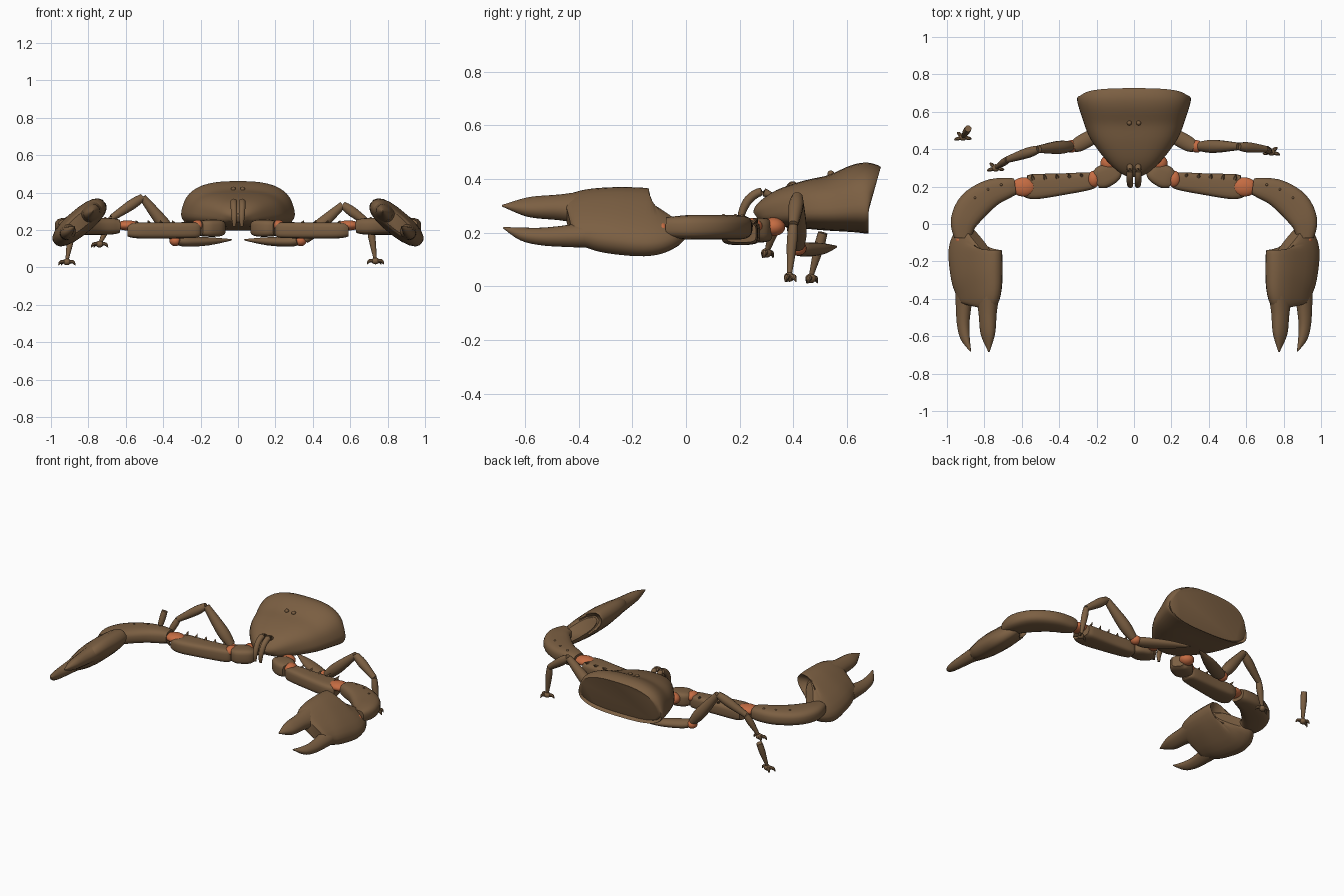
import bpy, bmesh
from math import sin, cos, pi
from mathutils import Vector

if "Cube" in bpy.data.objects:
    bpy.data.objects.remove(bpy.data.objects["Cube"])


def material(name, colour):
    mat = bpy.data.materials.new(name)
    mat.use_nodes = True
    mat.diffuse_color = colour
    mat.node_tree.nodes["Principled BSDF"].inputs["Base Color"].default_value = colour
    return mat


SHELL = material("brown shell", (0.20, 0.115, 0.055, 1))
JOINT = material("orange joint", (0.56, 0.15, 0.055, 1))
Z = Vector((0, 0, 1))
Y = Vector((0, 1, 0))


def finish(name, bm, mat, angle=40):
    bmesh.ops.recalc_face_normals(bm, faces=bm.faces)
    mesh = bpy.data.meshes.new(name)
    bm.to_mesh(mesh)
    bm.free()
    mesh.materials.append(mat)
    obj = bpy.data.objects.new(name, mesh)
    bpy.context.collection.objects.link(obj)
    bpy.ops.object.select_all(action="DESELECT")
    obj.select_set(True)
    bpy.context.view_layer.objects.active = obj
    bpy.ops.object.shade_smooth_by_angle(angle=angle * pi / 180)
    return obj


def smooth_path(stations, steps=4):
    """Spline through (x, y, z, half width, half height) stations."""
    pts = [Vector(s) for s in stations]
    out = []
    for i in range(len(pts) - 1):
        a, b = pts[max(i - 1, 0)], pts[i]
        c, d = pts[i + 1], pts[min(i + 2, len(pts) - 1)]
        for k in range(steps):
            t = k / steps
            out.append(0.5 * (2 * b + (c - a) * t + (2 * a - 5 * b + 4 * c - d) * t * t
                              + (3 * b - a - 3 * c + d) * t ** 3))
    return out + [pts[-1]]


def loft(name, stations, up=Z, power=2.0, taper=0.0, sides=20, mat=SHELL):
    """Skin superellipse sections along a path; taper narrows their top."""
    path = smooth_path(stations)
    bm = bmesh.new()
    rings = []
    for i, s in enumerate(path):
        p = Vector(s[:3])
        ahead = Vector(path[min(i + 1, len(path) - 1)][:3])
        behind = Vector(path[max(i - 1, 0)][:3])
        t = (ahead - behind).normalized()
        side = t.cross(up).normalized()
        top = side.cross(t)
        ring = []
        for k in range(sides):
            a = 2 * pi * (k + 0.5) / sides
            u = abs(cos(a)) ** (2 / power) * (1 if cos(a) > 0 else -1)
            v = abs(sin(a)) ** (2 / power) * (1 if sin(a) > 0 else -1)
            u *= 1 - taper * v
            ring.append(bm.verts.new(p + side * u * max(s[3], 0.001) + top * v * max(s[4], 0.001)))
        rings.append(ring)
    for r, q in zip(rings, rings[1:]):
        for k in range(sides):
            n = (k + 1) % sides
            bm.faces.new((r[k], r[n], q[n], q[k]))
    bm.faces.new(rings[0])
    bm.faces.new(rings[-1])
    return finish(name, bm, mat)


def ball(name, centre, radii, mat=JOINT):
    bm = bmesh.new()
    bmesh.ops.create_uvsphere(bm, u_segments=16, v_segments=10, radius=1)
    bmesh.ops.scale(bm, vec=radii, verts=bm.verts)
    bmesh.ops.translate(bm, vec=centre, verts=bm.verts)
    return finish(name, bm, mat, 60)


def limb(name, a, b, r0, r1, r2):
    """Slim leg segment that swells near its first third."""
    a, b = Vector(a), Vector(b)
    m = a.lerp(b, 0.35)
    return loft(name, [(*a, r0, r0), (*m, r1, r1), (*b, r2, r2)], up=Y, sides=12)


def foot(name, ankle, out):
    x, y, z = ankle
    ball(name + "_pad", (x, y, z), (0.022, 0.02, 0.018), SHELL)
    for i, (dx, dy) in enumerate(((0.045, -0.015), (0.03, 0.025), (-0.045, -0.01))):
        loft(f"{name}_toe_{i + 1}", [
            (x, y, z, 0.01, 0.01),
            (x + out * dx * 0.7, y + dy * 0.7, z, 0.01, 0.01),
            (x + out * dx, y + dy, z - 0.018, 0.002, 0.002)], up=Y, sides=8)


# Carapace: half width, bottom and top at each depth
carapace = [(0.262, 0.04, 0.24, 0.28), (0.285, 0.09, 0.23, 0.315), (0.35, 0.155, 0.22, 0.36),
            (0.45, 0.225, 0.213, 0.395), (0.55, 0.265, 0.205, 0.418), (0.64, 0.293, 0.197, 0.455),
            (0.68, 0.293, 0.197, 0.461), (0.693, 0.275, 0.207, 0.447)]
loft("carapace", [(0, y, (lo + hi) / 2, w, (hi - lo) / 2) for y, w, lo, hi in carapace],
     power=2.8, taper=0.14, sides=40)

for s, tag in ((1, "left"), (-1, "right")):
    def flip(rows):
        return [(s * r[0], *r[1:]) for r in rows]

    # Eye and mouth fang
    ball(tag + "_eye", (s * 0.025, 0.54, 0.419), (0.013, 0.013, 0.013), SHELL)
    loft(tag + "_fang", flip([(0.022, 0.32, 0.335, 0.015, 0.014), (0.022, 0.28, 0.352, 0.018, 0.016),
                              (0.022, 0.235, 0.325, 0.018, 0.017), (0.02, 0.207, 0.27, 0.016, 0.014),
                              (0.02, 0.205, 0.22, 0.008, 0.006)]), up=Y, sides=12)

    # Claw arm: shoulder, upper arm, curved forearm and joints
    ball(tag + "_shoulder_joint", (s * 0.135, 0.325, 0.222), (0.045, 0.045, 0.035))
    loft(tag + "_shoulder", flip([(0.09, 0.295, 0.21, 0.035, 0.035), (0.115, 0.275, 0.21, 0.055, 0.045),
                                  (0.17, 0.25, 0.21, 0.062, 0.045), (0.205, 0.235, 0.21, 0.045, 0.038)]),
         power=4)
    ball(tag + "_arm_joint", (s * 0.215, 0.24, 0.225), (0.035, 0.045, 0.03))
    loft(tag + "_upper_arm", flip([(0.205, 0.235, 0.2, 0.03, 0.032), (0.235, 0.23, 0.2, 0.047, 0.042),
                                   (0.38, 0.213, 0.198, 0.058, 0.043), (0.53, 0.2, 0.198, 0.068, 0.043),
                                   (0.58, 0.205, 0.2, 0.058, 0.036)]), power=4)
    ball(tag + "_elbow_joint", (s * 0.59, 0.198, 0.225), (0.065, 0.052, 0.027))
    loft(tag + "_forearm", flip([(0.635, 0.2, 0.22, 0.044, 0.036), (0.68, 0.192, 0.22, 0.057, 0.044),
                                 (0.77, 0.163, 0.22, 0.075, 0.046), (0.86, 0.095, 0.22, 0.085, 0.046),
                                 (0.91, 0.01, 0.22, 0.072, 0.046), (0.915, -0.075, 0.22, 0.046, 0.038)]),
         power=3)
    ball(tag + "_wrist_joint", (s * 0.905, -0.087, 0.215), (0.048, 0.022, 0.027))

    # Small spines along the arm
    for i in range(5):
        x = 0.28 + 0.065 * i
        loft(f"{tag}_spine_{i + 1}", flip([(x, 0.258 - 0.005 * i, 0.234, 0.012, 0.012),
                                           (x + 0.006, 0.268, 0.252, 0.001, 0.001)]), up=Y, sides=6)
    for i, (x, y) in enumerate(((0.71, 0.21), (0.78, 0.185), (0.85, 0.14))):
        ball(f"{tag}_forearm_bump_{i + 1}", (s * x, y, 0.262), (0.007, 0.007, 0.008), SHELL)

    # Tilted claw: each row is depth, low edge, high edge and half thickness
    across = Vector((-0.77 * s, 0, 0.64))
    normal = Vector((0.64 * s, 0, 0.77))
    centre = Vector((0.853 * s, 0, 0.236))

    def claw_part(name, rows, power):
        loft(name, [(*(centre + across * (lo + hi) / 2 + Y * y), (hi - lo) / 2, h)
                    for y, lo, hi, h in rows], up=normal, power=power)

    claw_part(tag + "_claw_palm", [
        (-0.085, -0.09, 0.14, 0.04), (-0.105, -0.145, 0.165, 0.055), (-0.15, -0.168, 0.178, 0.064),
        (-0.26, -0.152, 0.182, 0.068), (-0.35, -0.128, 0.177, 0.06), (-0.42, -0.11, 0.15, 0.048),
        (-0.44, -0.085, 0.12, 0.035)], 2.5)
    claw_part(tag + "_fixed_finger", [
        (-0.38, 0.02, 0.16, 0.05), (-0.47, 0.04, 0.143, 0.042), (-0.56, 0.047, 0.138, 0.034),
        (-0.61, 0.06, 0.13, 0.025), (-0.685, 0.098, 0.104, 0.003)], 2.3)
    claw_part(tag + "_moving_finger", [
        (-0.38, -0.12, -0.02, 0.042), (-0.46, -0.118, -0.036, 0.036), (-0.54, -0.112, -0.044, 0.03),
        (-0.61, -0.09, -0.038, 0.022), (-0.68, -0.03, -0.024, 0.003)], 2.2)

    # Leg base blade tucked under the body, with its hip joint
    loft(tag + "_leg_base", flip([(0.325, 0.41, 0.145, 0.03, 0.022), (0.28, 0.435, 0.138, 0.042, 0.027),
                                  (0.16, 0.5, 0.14, 0.035, 0.022), (0.035, 0.56, 0.148, 0.004, 0.004)]))
    ball(tag + "_hip_joint", (s * 0.335, 0.415, 0.142), (0.032, 0.034, 0.028))

# Walking legs: hip, knee, shin and ankle differ on each side
legs = (("left_leg", 1, (0.355, 0.415, 0.15), (0.56, 0.415, 0.335), (0.705, 0.4, 0.23), (0.735, 0.385, 0.035)),
        ("right_leg", -1, (-0.34, 0.415, 0.16), (-0.51, 0.4, 0.375), (-0.675, 0.345, 0.265), (-0.74, 0.3, 0.125)))
for name, out, hip, knee, shin, ankle in legs:
    limb(name + "_thigh", hip, knee, 0.026, 0.036, 0.02)
    limb(name + "_shin", knee, shin, 0.02, 0.028, 0.018)
    limb(name + "_lower", shin, ankle, 0.017, 0.02, 0.008)
    foot(name + "_foot", ankle, out)

# Loose lower leg standing apart on the right
limb("loose_lower_leg", (-0.887, 0.51, 0.2), (-0.915, 0.465, 0.035), 0.018, 0.019, 0.008)
foot("loose_foot", (-0.915, 0.465, 0.03), -1)
